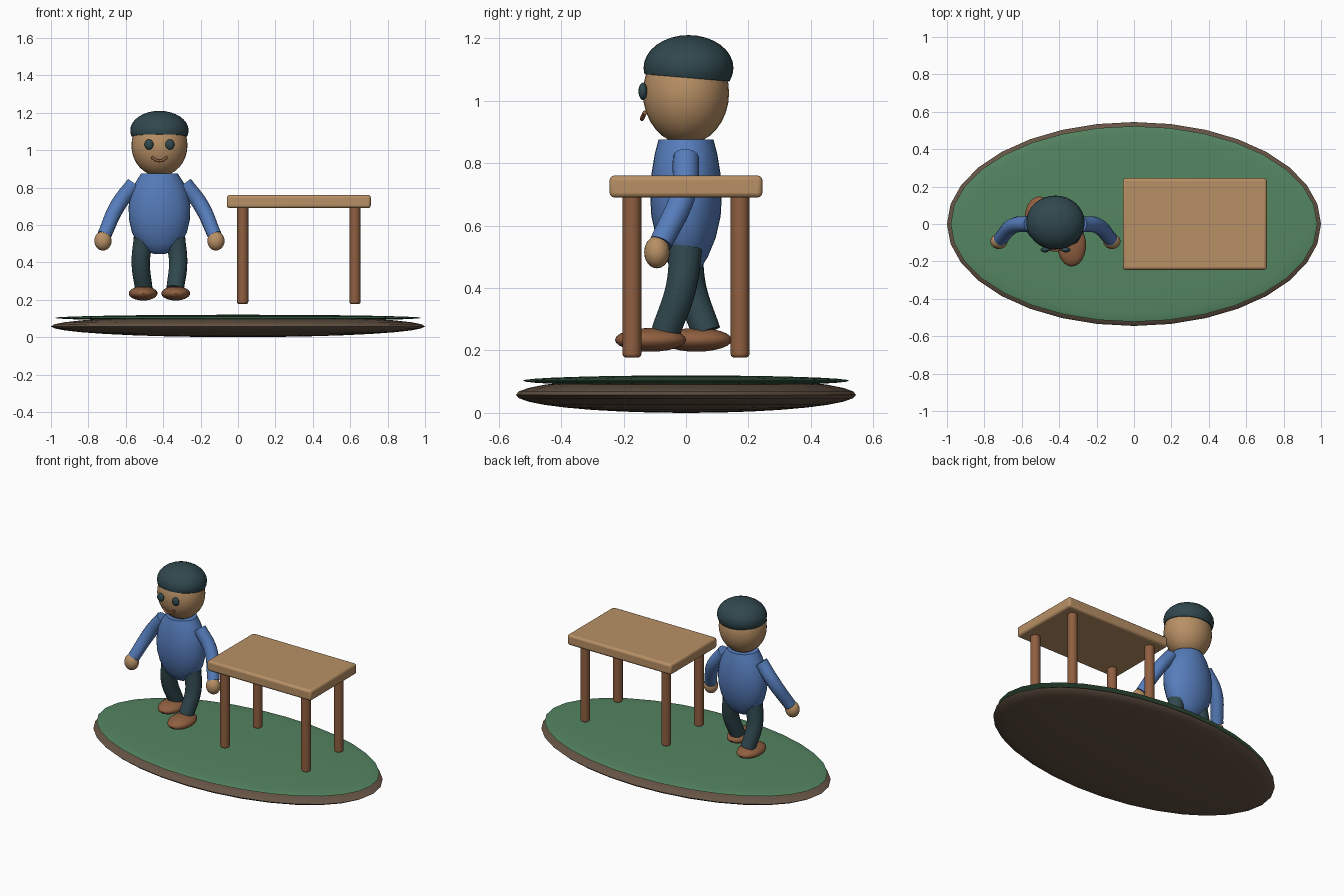
import bpy, bmesh
from mathutils import Vector

old = bpy.data.objects.get("Cube")
if old:
    bpy.data.objects.remove(old, do_unlink=True)


def material(name, r, g, b):
    m = bpy.data.materials.new(name)
    m.use_nodes = True
    col = tuple(((c / 255 + 0.055) / 1.055) ** 2.4 for c in (r, g, b)) + (1,)
    m.diffuse_color = col
    bsdf = next(n for n in m.node_tree.nodes if n.type == "BSDF_PRINCIPLED")
    bsdf.inputs["Base Color"].default_value = col
    return m


GRASS = material("grass green", 84, 133, 97)
EARTH = material("earth brown", 102, 84, 69)
TAN = material("warm tan", 184, 144, 101)
BROWN = material("wood brown", 143, 95, 64)
BLUE = material("shirt blue", 86, 125, 188)
TEAL = material("dark teal", 48, 72, 78)


def finish(obj, name, mat, angle=0.7):
    obj.name = name
    obj.data.materials.clear()
    obj.data.materials.append(mat)
    bpy.ops.object.select_all(action="DESELECT")
    obj.select_set(True)
    bpy.context.view_layer.objects.active = obj
    bpy.ops.object.shade_smooth_by_angle(angle=angle)
    return obj


def ellipsoid(name, mat, loc, radii, segs=32, rings=16):
    bpy.ops.mesh.primitive_uv_sphere_add(segments=segs, ring_count=rings, location=loc)
    obj = bpy.context.object
    obj.scale = radii
    bpy.ops.object.transform_apply(location=False, rotation=False, scale=True)
    return finish(obj, name, mat)


def bevel(obj, width):
    mod = obj.modifiers.new("soft edges", "BEVEL")
    mod.width = width
    mod.segments = 3
    mod.limit_method = "ANGLE"


def tube(name, mat, points, radius):
    """Smooth round tube through points given as (x, y, z, thickness)."""
    cu = bpy.data.curves.new(name, "CURVE")
    cu.dimensions = "3D"
    cu.bevel_depth = radius
    cu.bevel_resolution = 4
    cu.resolution_u = 8
    cu.use_fill_caps = True
    sp = cu.splines.new("BEZIER")
    sp.bezier_points.add(len(points) - 1)
    for bp, p in zip(sp.bezier_points, points):
        bp.co = p[:3]
        bp.radius = p[3]
        bp.handle_left_type = bp.handle_right_type = "AUTO"
    obj = bpy.data.objects.new(name, cu)
    bpy.context.collection.objects.link(obj)
    bpy.ops.object.select_all(action="DESELECT")
    obj.select_set(True)
    bpy.context.view_layer.objects.active = obj
    bpy.ops.object.convert(target="MESH")
    return finish(bpy.context.object, name, mat)


# Ground island: two flattened ellipsoids
ellipsoid("island_base", EARTH, (0, 0, 0.058), (1, 0.545, 0.058))
ellipsoid("grass_layer", GRASS, (0, 0, 0.103), (0.98, 0.523, 0.017))

# Table
TX = 0.325
bpy.ops.mesh.primitive_cube_add(size=1, location=(TX, 0, 0.725))
top = bpy.context.object
top.scale = (0.77, 0.49, 0.07)
bpy.ops.object.transform_apply(location=False, rotation=False, scale=True)
bevel(top, 0.015)
finish(top, "table_top", TAN, 0.5)
for sx, side in ((-1, "right"), (1, "left")):
    for sy, end in ((-1, "front"), (1, "back")):
        bpy.ops.mesh.primitive_cylinder_add(
            vertices=16, radius=0.03, depth=0.525,
            location=(TX + sx * 0.3, sy * 0.173, 0.44))
        bevel(bpy.context.object, 0.01)
        finish(bpy.context.object, f"table_leg_{end}_{side}", BROWN)

# Torso: stacked elliptical rings (height, half width, half depth)
CX = -0.42
RINGS = [(0.445, 0.03, 0.02), (0.46, 0.07, 0.045), (0.5, 0.115, 0.07),
         (0.56, 0.147, 0.095), (0.63, 0.163, 0.111), (0.7, 0.165, 0.115),
         (0.77, 0.152, 0.11), (0.83, 0.127, 0.1), (0.875, 0.098, 0.088)]
bm = bmesh.new()
loops = []
for z, rx, ry in RINGS:
    ret = bmesh.ops.create_circle(bm, segments=32, radius=1)
    for v in ret["verts"]:
        v.co = Vector((CX + v.co.x * rx, v.co.y * ry, z))
    loops.append(ret["verts"])
for a, b in zip(loops, loops[1:]):
    for i in range(32):
        j = (i + 1) % 32
        bm.faces.new((a[i], a[j], b[j], b[i]))
bm.faces.new(loops[0])
bm.faces.new(loops[-1])
bmesh.ops.recalc_face_normals(bm, faces=bm.faces)
mesh = bpy.data.meshes.new("torso")
bm.to_mesh(mesh)
bm.free()
torso = bpy.data.objects.new("torso", mesh)
bpy.context.collection.objects.link(torso)
finish(torso, "torso", BLUE)

# Head and face
ellipsoid("head", TAN, (CX, 0, 1.025), (0.15, 0.138, 0.165))
for s, side in ((-1, "right"), (1, "left")):
    ellipsoid(f"eye_{side}", TEAL, (CX + s * 0.056, -0.138, 1.03),
              (0.024, 0.014, 0.028), 16, 10)
tube("mouth", BROWN, [(CX - 0.042, -0.132, 0.962, 1), (CX, -0.141, 0.942, 1),
                      (CX + 0.042, -0.132, 0.962, 1)], 0.007)

# Cap: ellipsoid sliced along a tilted brim line
cap = ellipsoid("cap", TEAL, (CX, 0.008, 1.105), (0.156, 0.144, 0.105))
bm = bmesh.new()
bm.from_mesh(cap.data)
cut = bmesh.ops.bisect_plane(bm, geom=bm.verts[:] + bm.edges[:] + bm.faces[:],
                             plane_co=(0, 0, -0.032), plane_no=(0, 0.085, 1),
                             clear_inner=True)
rim = [e for e in cut["geom_cut"] if isinstance(e, bmesh.types.BMEdge)]
bmesh.ops.edgeloop_fill(bm, edges=rim)
bm.to_mesh(cap.data)
bm.free()
finish(cap, "cap", TEAL)

# Arms, hands, striding legs and shoes
for s, side in ((-1, "right"), (1, "left")):
    tube(f"arm_{side}", BLUE, [(CX + s * 0.135, 0, 0.82, 1),
                               (CX + s * 0.222, -0.008, 0.705, 1),
                               (CX + s * 0.295, -0.08, 0.545, 0.9)], 0.042)
    ellipsoid(f"hand_{side}", TAN, (CX + s * 0.302, -0.093, 0.515),
              (0.046, 0.041, 0.052), 20, 12)
    step = -s * 0.065
    tube(f"leg_{side}", TEAL, [(CX + s * 0.085, 0, 0.53, 1.08),
                               (CX + s * 0.1, step * 0.25, 0.4, 1),
                               (CX + s * 0.084, step, 0.26, 0.95)], 0.05)
    ellipsoid(f"shoe_{side}", BROWN, (CX + s * 0.087, step * 1.13 - 0.04, 0.234),
              (0.077, 0.114, 0.038), 24, 12)
